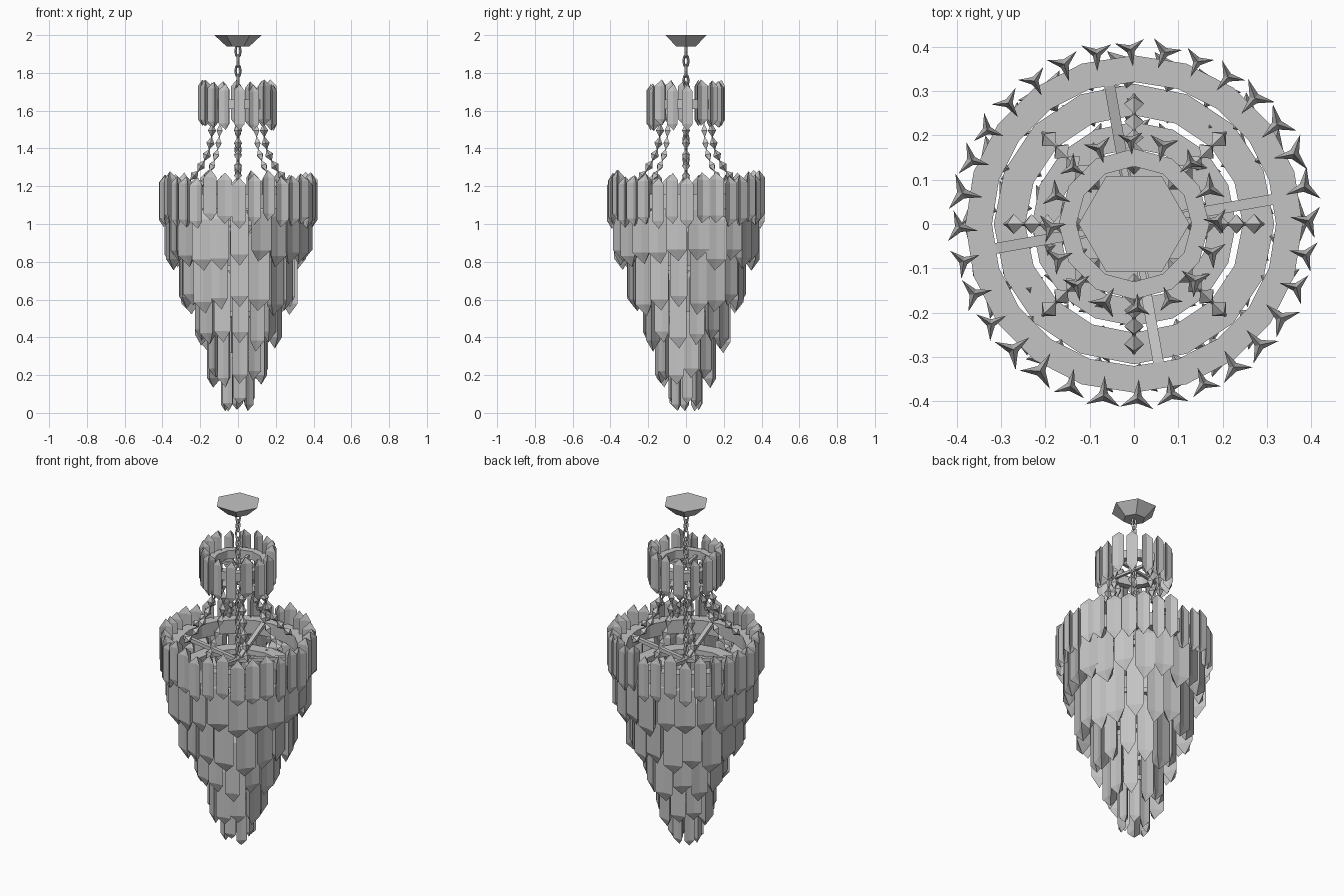
import bpy, bmesh, random
from math import sin, cos, pi, radians
from mathutils import Vector, Matrix

random.seed(4)
if "Cube" in bpy.data.objects:
    bpy.data.objects.remove(bpy.data.objects["Cube"], do_unlink=True)

grey = bpy.data.materials.new("plain grey")
grey.use_nodes = True
grey.diffuse_color = (0.55, 0.55, 0.55, 1)
grey.node_tree.nodes["Principled BSDF"].inputs["Base Color"].default_value = grey.diffuse_color


def finish(name, bm):
    bmesh.ops.recalc_face_normals(bm, faces=bm.faces)
    mesh = bpy.data.meshes.new(name)
    bm.to_mesh(mesh)
    bm.free()
    mesh.materials.append(grey)
    obj = bpy.data.objects.new(name, mesh)
    bpy.context.collection.objects.link(obj)


def crystal(bm, r, ang, z0, z1, width, notch, depth, tip):
    """Three-pointed prism, one point inward, with a pyramid on each end."""
    centre = Vector((r * cos(ang), r * sin(ang), 0))
    turn = ang + random.uniform(-0.22, 0.22)
    size = width * 0.58
    section = []
    for i, rad in enumerate((notch, 1, notch, depth, notch, 1)):
        a = turn + i * pi / 3
        section.append(centre + Vector((cos(a), sin(a), 0)) * rad * size)
    low = [bm.verts.new(p + Vector((0, 0, z0 + tip))) for p in section]
    high = [bm.verts.new(p + Vector((0, 0, z1 - tip))) for p in section]
    bottom = bm.verts.new(centre + Vector((0, 0, z0)))
    top = bm.verts.new(centre + Vector((0, 0, z1)))
    for i in range(6):
        j = (i + 1) % 6
        bm.faces.new((low[i], low[j], high[j], high[i]))
        bm.faces.new((low[j], low[i], bottom))
        bm.faces.new((high[i], high[j], top))


def crystal_tier(name, count, r, z0, z1, width, notch, depth, tip, jitter):
    bm = bmesh.new()
    for i in range(count):
        dz = random.uniform(-jitter, jitter)
        crystal(bm, r, -pi / 2 + (i + 0.1) * 2 * pi / count, z0 + dz, z1 + dz,
                width * random.uniform(0.88, 1.12), notch, depth, tip)
    finish(name, bm)


def ring(name, inner, outer, z0, z1, sides):
    bm = bmesh.new()
    loops = [[bm.verts.new((r * cos(i * 2 * pi / sides), r * sin(i * 2 * pi / sides), z))
              for i in range(sides)]
             for r, z in ((inner, z0), (outer, z0), (outer, z1), (inner, z1))]
    for a, b in zip(loops, loops[1:] + loops[:1]):
        for i in range(sides):
            j = (i + 1) % sides
            bm.faces.new((a[i], a[j], b[j], b[i]))
    finish(name, bm)


def spokes(name, reach, z_in, z_out, width, thick):
    """Four straight bars running from the middle out to a ring."""
    bm = bmesh.new()
    start, end = Vector((0, 0, z_in)), Vector((reach, 0, z_out))
    line = end - start
    for k in range(4):
        m = (Matrix.Rotation(radians(10) + k * pi / 2, 4, 'Z')
             @ Matrix.Translation((start + end) / 2)
             @ line.to_track_quat('X', 'Z').to_matrix().to_4x4()
             @ Matrix.Diagonal((line.length, width, thick, 1)))
        bmesh.ops.create_cube(bm, size=1, matrix=m)
    finish(name, bm)


# Hexagonal ceiling canopy with two corners on the x axis
bm = bmesh.new()
bmesh.ops.create_cone(bm, cap_ends=True, segments=6, radius1=0.06, radius2=0.125, depth=0.06,
                      matrix=Matrix.Translation((0, 0, 1.97)) @ Matrix.Rotation(pi / 2, 4, 'Z'))
finish("ceiling_canopy", bm)


# Hanging chain of alternating oval links
def link(bm, z, angle, half_w=0.013, half_h=0.032, wire=0.007, steps=8, sides=4):
    spin = Matrix.Rotation(angle, 3, 'Z')
    loops = []
    for i in range(steps):
        a = i * 2 * pi / steps
        out = Vector((cos(a), 0, sin(a)))
        mid = Vector((cos(a) * half_w, 0, sin(a) * half_h))
        loops.append([bm.verts.new(spin @ (mid + out * wire * cos(b) + Vector((0, wire * sin(b), 0)))
                                   + Vector((0, 0, z)))
                      for b in (k * 2 * pi / sides for k in range(sides))])
    for i in range(steps):
        a, b = loops[i], loops[(i + 1) % steps]
        for k in range(sides):
            n = (k + 1) % sides
            bm.faces.new((a[k], b[k], b[n], a[n]))


bm = bmesh.new()
for i in range(17):
    link(bm, 1.915 - i * 0.052, (i % 2) * pi / 2)
finish("hanging_chain", bm)

# Upper and main frames
ring("upper_ring", 0.13, 0.17, 1.61, 1.66, 12)
spokes("upper_spokes", 0.14, 1.63, 1.63, 0.015, 0.015)
ring("main_ring", 0.32, 0.38, 1.08, 1.16, 20)
spokes("main_spokes", 0.325, 1.07, 1.15, 0.024, 0.02)

# Rings carrying the lower tiers
for name, inner, outer, z in (("second_ring", 0.245, 0.316, 1.02),
                              ("third_ring", 0.17, 0.23, 0.78),
                              ("fourth_ring", 0.1, 0.155, 0.54),
                              ("lowest_ring", 0.04, 0.09, 0.32)):
    ring(name, inner, outer, z - 0.03, z, 16)

# Crystal tiers, top to bottom
crystal_tier("upper_crystals", 16, 0.188, 1.505, 1.75, 0.062, 0.28, 1, 0.035, 0.018)
crystal_tier("main_crystals", 32, 0.393, 0.995, 1.265, 0.072, 0.26, 1, 0.04, 0.022)
crystal_tier("second_tier_crystals", 22, 0.346, 0.78, 1.11, 0.105, 0.42, 0.6, 0.06, 0.028)
crystal_tier("third_tier_crystals", 18, 0.278, 0.54, 1.0, 0.102, 0.42, 0.7, 0.06, 0.035)
crystal_tier("fourth_tier_crystals", 14, 0.198, 0.35, 0.77, 0.092, 0.42, 0.8, 0.06, 0.035)
crystal_tier("fifth_tier_crystals", 11, 0.132, 0.16, 0.53, 0.082, 0.42, 0.8, 0.05, 0.03)
crystal_tier("lowest_tier_crystals", 8, 0.068, 0.026, 0.33, 0.06, 0.42, 0.8, 0.035, 0.022)

# Eight draped strands of faceted beads, each bead two square pyramids
path = [Vector(p) for p in ((0.13, 0, 1.6), (0.135, 0, 1.53), (0.14, 0, 1.46), (0.152, 0, 1.395),
                            (0.178, 0, 1.335), (0.212, 0, 1.28), (0.25, 0, 1.235), (0.292, 0, 1.195))]
bm = bmesh.new()
for k in range(8):
    spin = Matrix.Rotation(k * pi / 4, 4, 'Z')
    for a, b in zip(path, path[1:]):
        line = b - a
        place = (spin @ Matrix.Translation((a + b) / 2)
                 @ line.to_track_quat('Z', 'Y').to_matrix().to_4x4())
        half = line.length * 0.47
        for flip in (0, pi):
            bmesh.ops.create_cone(bm, cap_ends=False, segments=4, radius1=0.022, radius2=0.003,
                                  depth=half, matrix=place @ Matrix.Rotation(flip, 4, 'X')
                                  @ Matrix.Translation((0, 0, half / 2)))
        bmesh.ops.create_cone(bm, cap_ends=True, segments=4, radius1=0.004, radius2=0.004,
                              depth=line.length, matrix=place)
finish("bead_strands", bm)
